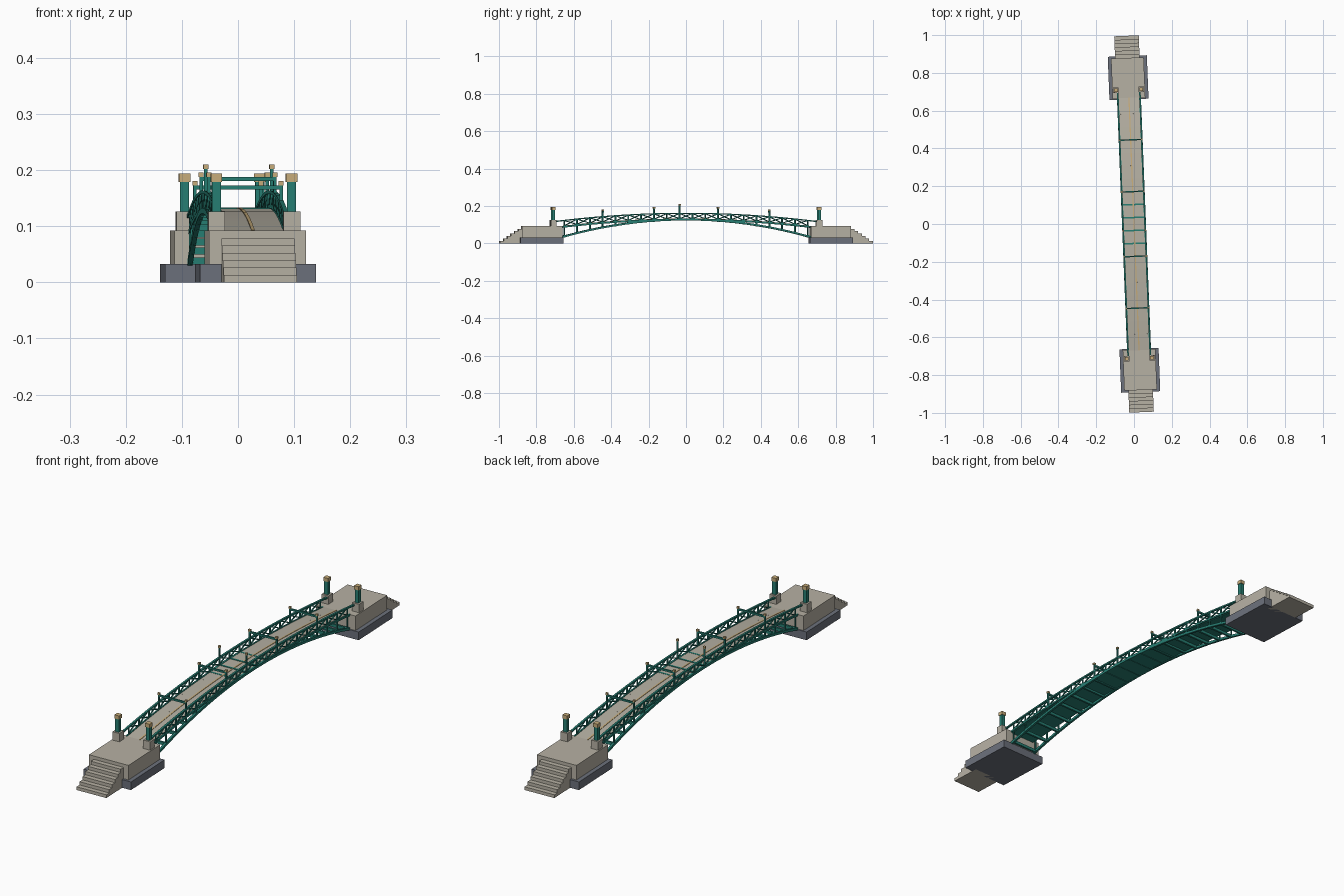
import bpy, bmesh
from mathutils import Matrix, Vector

if "Cube" in bpy.data.objects:
    bpy.data.objects.remove(bpy.data.objects["Cube"])

TURN = Matrix.Rotation(0.04, 4, "Z")   # the bridge lies slightly askew in plan
SIDE = 0.059                           # truss offset from the centre line
BAYS = 19
STEP = 0.0686
NODES = [(i - BAYS / 2) * STEP for i in range(BAYS + 1)]
END = NODES[-1]


def material(name, rgb):
    m = bpy.data.materials.new(name)
    m.use_nodes = True
    m.diffuse_color = (*rgb, 1)
    bsdf = m.node_tree.nodes["Principled BSDF"]
    bsdf.inputs["Base Color"].default_value = (*rgb, 1)
    bsdf.inputs["Roughness"].default_value = 0.8
    return m


STONE = material("warm stone", (0.47, 0.44, 0.37))
SLATE = material("slate grey", (0.15, 0.165, 0.2))
TEAL = material("teal paint", (0.02, 0.21, 0.17))
GOLD = material("pale gold", (0.58, 0.42, 0.2))


def deck_z(y):
    return 0.132 - 0.038 * (y / END) ** 2


def arch_z(y):
    return 0.128 - 0.09 * (y / END) ** 2


def rail_z(y):
    return deck_z(y) + 0.029


class Part:
    """Collects boxes and beams into one named object."""

    def __init__(self, name, mat):
        self.name, self.mat, self.bm = name, mat, bmesh.new()

    def box(self, x, y, z, low, high):
        """Box centred on x with width given as z; y is a (start, end) pair."""
        size = Vector((z, abs(y[1] - y[0]), high - low))
        mid = Vector((x, (y[0] + y[1]) / 2, (low + high) / 2))
        m = Matrix.Translation(mid) @ Matrix.Diagonal((*size, 1))
        bmesh.ops.create_cube(self.bm, size=1, matrix=m)

    def beam(self, a, b, wide, thick):
        a, b = Vector(a), Vector(b)
        run = (b - a).normalized()
        side = Vector((0, 1, 0)) if abs(run.x) > 0.9 else Vector((1, 0, 0))
        up = side.cross(run)
        m = Matrix((side, run, up)).transposed().to_4x4()
        m = Matrix.Translation((a + b) / 2) @ m
        m = m @ Matrix.Diagonal((wide, (b - a).length, thick, 1))
        bmesh.ops.create_cube(self.bm, size=1, matrix=m)

    def follow(self, x, ys, height, wide, thick, lift=0):
        """Run of beams along a height curve."""
        for p, q in zip(ys, ys[1:]):
            self.beam((x, p, height(p) + lift), (x, q, height(q) + lift), wide, thick)

    def finish(self):
        bmesh.ops.recalc_face_normals(self.bm, faces=self.bm.faces)
        self.bm.transform(TURN)
        mesh = bpy.data.meshes.new(self.name)
        self.bm.to_mesh(mesh)
        self.bm.free()
        mesh.materials.append(self.mat)
        bpy.context.collection.objects.link(bpy.data.objects.new(self.name, mesh))


# Abutments, stairs and gate posts at each end
for end, s in (("front", -1), ("back", 1)):
    footing = Part(end + "_footing", SLATE)
    footing.box(0, (s * 0.66, s * 0.89), 0.207, 0, 0.033)
    footing.finish()

    block = Part(end + "_abutment", STONE)
    block.box(0, (s * 0.665, s * 0.88), 0.173, 0.033, 0.092)
    block.finish()

    stairs = Part(end + "_stairs", STONE)
    for i in range(6):
        outer = 0.997 - 0.0195 * i
        stairs.box(0, (s * 0.87, s * outer), 0.13, 0.0131 * i, 0.0131 * (i + 1))
    stairs.finish()

    pedestals = Part(end + "_pedestals", STONE)
    posts = Part(end + "_gate_posts", TEAL)
    caps = Part(end + "_gate_caps", GOLD)
    for x in (-0.067, 0.067):
        for part, half, low, high in ((pedestals, 0.015, 0.092, 0.126),
                                      (posts, 0.008, 0.126, 0.179),
                                      (caps, 0.01, 0.179, 0.194)):
            part.box(x, (s * 0.711 - half, s * 0.711 + half), half * 2, low, high)
    for part in (pedestals, posts, caps):
        part.finish()

# Walkway: stone paving on a teal bed with a gold centre line
path = [-0.67] + NODES[1:-1] + [0.67]
paving = Part("deck_paving", STONE)
paving.follow(0, path, deck_z, 0.108, 0.005, -0.0025)
paving.finish()
bed = Part("deck_bed", TEAL)
bed.follow(0, path, deck_z, 0.112, 0.004, -0.007)
bed.finish()
line = Part("centre_line", GOLD)
line.follow(0, path, deck_z, 0.006, 0.002, 0.0005)
line.finish()

# Cross joists between the lower arches
joists = Part("cross_joists", TEAL)
for y in NODES:
    joists.beam((-SIDE, y, arch_z(y)), (SIDE, y, arch_z(y)), 0.008, 0.012)
joists.finish()

# Side trusses
for name, x in (("right", -SIDE), ("left", SIDE)):
    arch = Part(name + "_lower_arch", TEAL)
    arch.follow(x, [-0.665] + NODES[1:-1] + [0.665], arch_z, 0.009, 0.01)
    arch.finish()

    stringer = Part(name + "_deck_stringer", TEAL)
    stringer.follow(x, path, deck_z, 0.006, 0.007, -0.003)
    stringer.finish()

    rail = Part(name + "_top_rail", TEAL)
    rail.follow(x, [-0.697] + NODES + [0.697], rail_z, 0.008, 0.006)
    rail.finish()

    lattice = Part(name + "_lattice", TEAL)
    for y in NODES:
        lattice.beam((x, y, arch_z(y)), (x, y, rail_z(y)), 0.005, 0.005)
    for p, q in zip(NODES, NODES[1:]):
        lattice.beam((x - 0.001, p, deck_z(p)), (x - 0.001, q, rail_z(q)), 0.004, 0.004)
        lattice.beam((x + 0.001, p, rail_z(p)), (x + 0.001, q, deck_z(q)), 0.004, 0.004)
    lattice.finish()

# Portal frames over the walkway, and a taller pair of poles near the crown
portals = Part("portal_frames", TEAL)
finials = Part("portal_finials", GOLD)
for i in (3, 7, 9, 12, 16):
    y = NODES[i]
    top = deck_z(y) + (0.07 if i == 9 else 0.058)
    for x in (-SIDE, SIDE):
        portals.box(x, (y - 0.003, y + 0.003), 0.006, deck_z(y), top)
        finials.box(x, (y - 0.0045, y + 0.0045), 0.009, top, top + 0.008)
    if i != 9:
        portals.beam((-SIDE, y, top - 0.003), (SIDE, y, top - 0.003), 0.007, 0.007)
portals.finish()
finials.finish()
